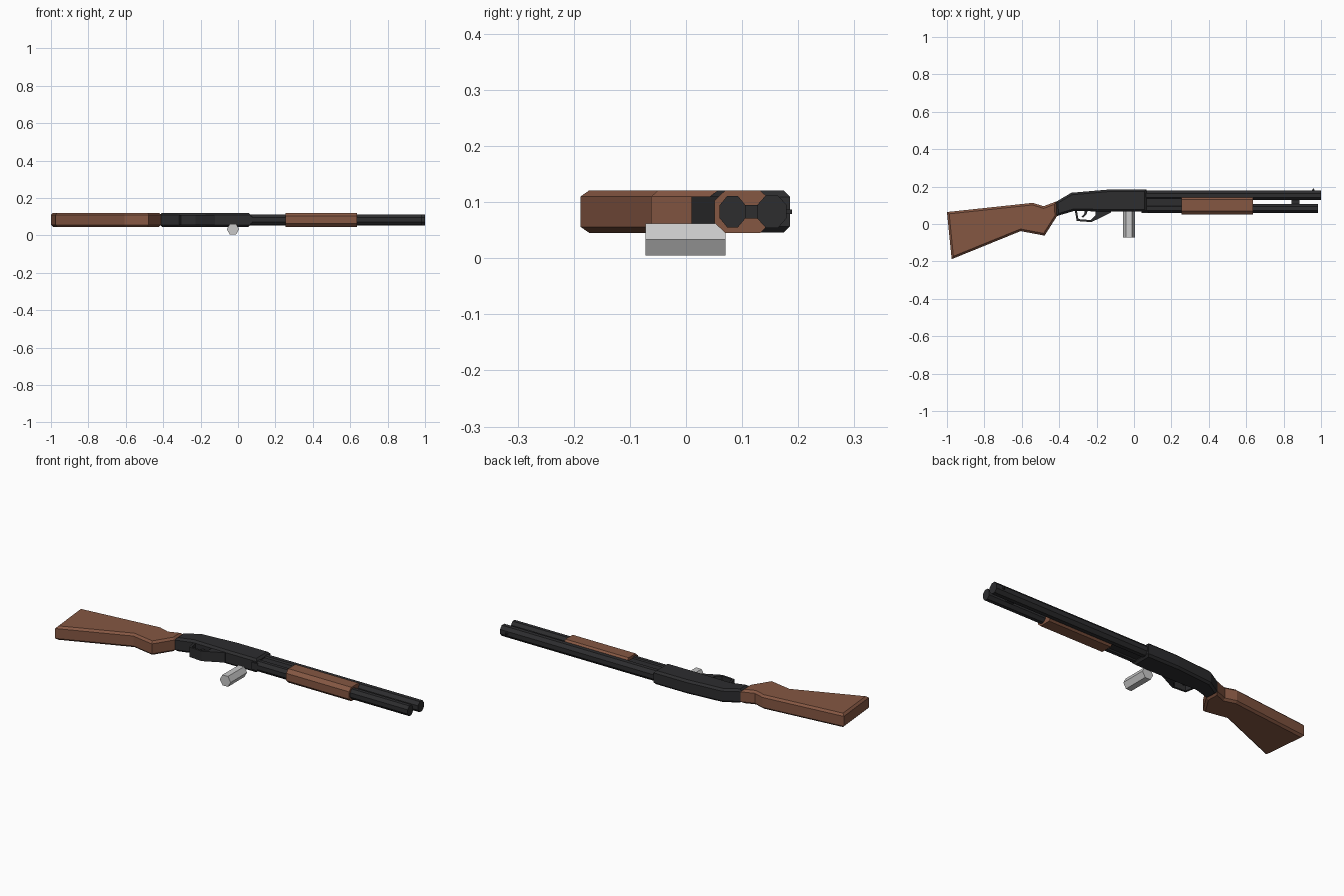
import bpy, bmesh, math
from mathutils import Matrix

if "Cube" in bpy.data.objects:
    bpy.data.objects.remove(bpy.data.objects["Cube"])

ZC = 0.083  # mid-plane of the gun, which lies on its side


def material(name, rgb):
    m = bpy.data.materials.new(name)
    m.diffuse_color = (*rgb, 1)
    m.use_nodes = True
    m.node_tree.nodes["Principled BSDF"].inputs["Base Color"].default_value = m.diffuse_color
    return m


WOOD = material("brown_wood", (0.235, 0.095, 0.055))
STEEL = material("dark_steel", (0.026, 0.026, 0.028))
SHELL = material("light_grey", (0.58, 0.58, 0.58))


def finish(name, bm, mat):
    bmesh.ops.recalc_face_normals(bm, faces=bm.faces)
    me = bpy.data.meshes.new(name)
    bm.to_mesh(me)
    bm.free()
    me.materials.append(mat)
    ob = bpy.data.objects.new(name, me)
    bpy.context.collection.objects.link(ob)
    return ob


def prism(name, pts, half, mat, chamfer=0.0):
    """Outline in xy, thickened evenly about the mid-plane, rims chamfered."""
    bm = bmesh.new()
    face = bm.faces.new([bm.verts.new((x, y, ZC - half)) for x, y in pts])
    ext = bmesh.ops.extrude_face_region(bm, geom=[face], use_keep_orig=True)
    up = [v for v in ext["geom"] if isinstance(v, bmesh.types.BMVert)]
    bmesh.ops.translate(bm, verts=up, vec=(0, 0, 2 * half))
    if chamfer:
        rims = [e for e in bm.edges if abs(e.verts[0].co.z - e.verts[1].co.z) < 1e-6]
        bmesh.ops.bevel(bm, geom=rims, offset=chamfer, segments=1, affect='EDGES')
    return finish(name, bm, mat)


def tube(name, x0, x1, y, z, ry, rz, sides, mat, axis='X', turn=0.0):
    """Closed low-poly cylinder; along X, or along Y when axis is 'Y'."""
    bm = bmesh.new()
    bmesh.ops.create_cone(bm, cap_ends=True, segments=sides, radius1=1, radius2=1, depth=1,
                          matrix=Matrix.Rotation(turn, 4, 'Z'))
    for v in bm.verts:
        a, b, t = v.co
        if axis == 'X':
            v.co = ((x0 + x1) / 2 + t * (x1 - x0), y + a * ry, z + b * rz)
        else:
            v.co = (y + a * ry, (x0 + x1) / 2 + t * (x1 - x0), z + b * rz)
    return finish(name, bm, mat)


def box(name, x0, x1, y0, y1, half, mat):
    return prism(name, [(x0, y0), (x1, y0), (x1, y1), (x0, y1)], half, mat)


# Wooden stock
prism("stock", [(-1.0, 0.064), (-0.542, 0.113), (-0.483, 0.095), (-0.415, 0.121),
                (-0.412, 0.042), (-0.478, -0.062), (-0.606, -0.038), (-0.975, -0.188)],
      0.038, WOOD, 0.011)

# Receiver body
prism("receiver", [(-0.418, 0.118), (-0.335, 0.167), (-0.126, 0.185), (0.067, 0.185),
                   (0.067, 0.066), (-0.13, 0.066), (-0.32, 0.07), (-0.414, 0.042)],
      0.0375, STEEL, 0.011)

# Trigger guard loop and trigger
prism("trigger_guard", [(-0.318, 0.08), (-0.306, 0.016), (-0.228, 0.010), (-0.195, 0.026),
                        (-0.122, 0.062), (-0.122, 0.08), (-0.205, 0.08), (-0.207, 0.045),
                        (-0.232, 0.021), (-0.297, 0.026), (-0.307, 0.08)], 0.027, STEEL)
prism("trigger", [(-0.262, 0.08), (-0.266, 0.055), (-0.28, 0.038), (-0.273, 0.034),
                  (-0.254, 0.053), (-0.245, 0.08)], 0.008, STEEL)

# Barrel and magazine tube
R = 1 / math.cos(math.pi / 8)
tube("barrel", 0.05, 1.0, 0.153, ZC, 0.026 * R, 0.029 * R, 8, STEEL, turn=math.pi / 8)
tube("magazine_tube", 0.05, 0.985, 0.083, ZC, 0.023 * R, 0.028 * R, 8, STEEL, turn=math.pi / 8)
box("action_slide", 0.05, 0.27, 0.09, 0.14, 0.022, STEEL)
box("tube_collar", 0.04, 0.075, 0.06, 0.08, 0.02, STEEL)

# Clamp joining the two tubes, and the front sight
box("barrel_clamp", 0.842, 0.884, 0.08, 0.155, 0.012, STEEL)
prism("front_sight", [(0.95, 0.175), (0.966, 0.175), (0.963, 0.189), (0.956, 0.189)], 0.004, STEEL)

# Pump handle: chamfered cross-section in yz, extruded along x
bm = bmesh.new()
half_section = [(0.147, 0.024), (0.132, 0.038), (0.07, 0.038), (0.051, 0.02)]
section = half_section + [(y, -z) for y, z in reversed(half_section)]
f = bm.faces.new([bm.verts.new((0.255, y, ZC + z)) for y, z in section])
ext = bmesh.ops.extrude_face_region(bm, geom=[f], use_keep_orig=True)
bmesh.ops.translate(bm, verts=[v for v in ext["geom"] if isinstance(v, bmesh.types.BMVert)],
                    vec=(0.382, 0, 0))
finish("pump_handle", bm, WOOD)

# Loose hexagonal shell lying on the ground
tube("shell", -0.072, 0.07, -0.027, 0.033, 0.033, 0.033, 6, SHELL, axis='Y', turn=math.pi / 6)
